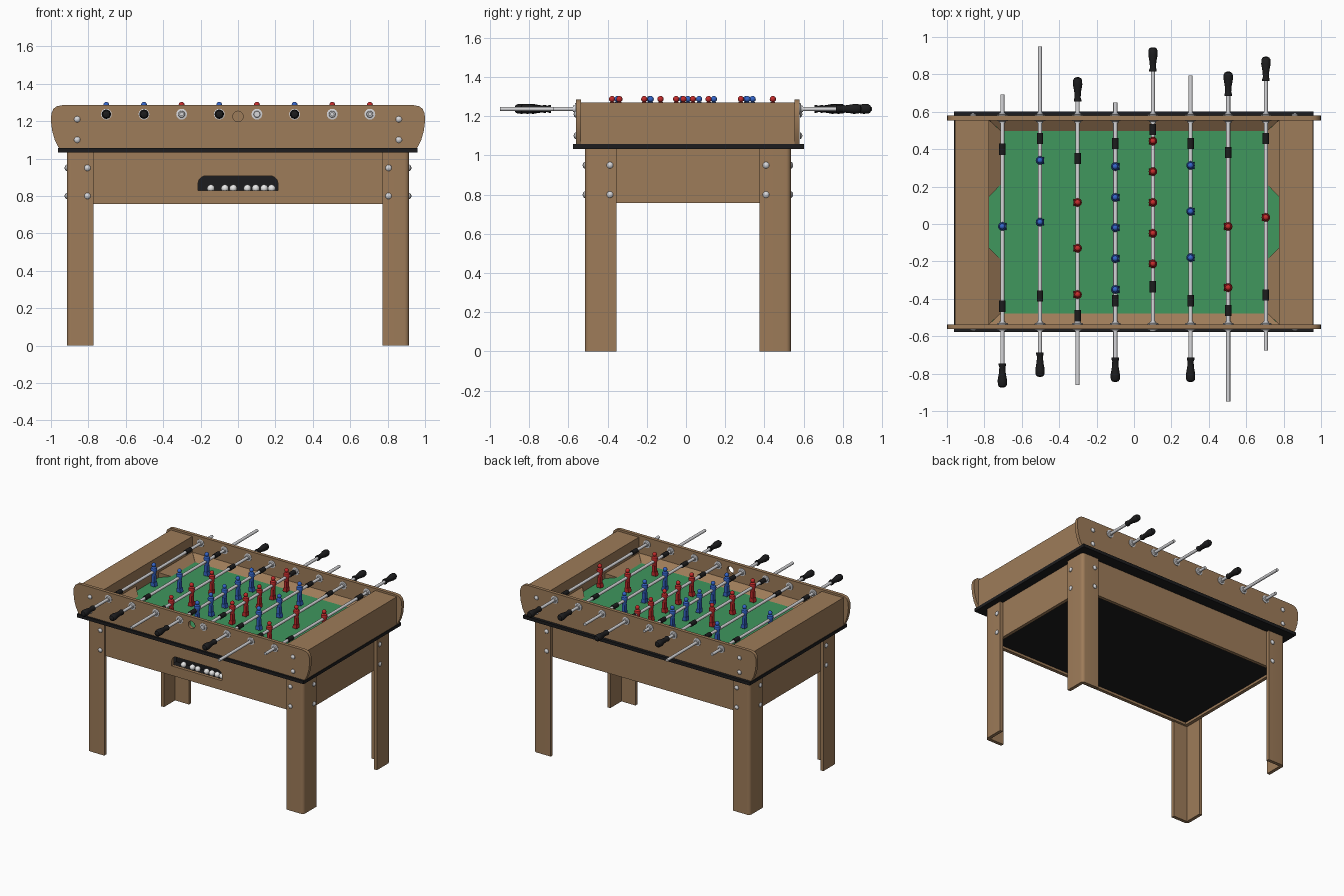
import bpy, bmesh, math
from mathutils import Matrix, Vector

if "Cube" in bpy.data.objects:
    bpy.data.objects.remove(bpy.data.objects["Cube"], do_unlink=True)

CY = 0.01                      # middle of the cabinet in y
ROD_Z = 1.237
SIDES = (-1, 1)
made = []


def material(name, *rgb):
    m = bpy.data.materials.new(name)
    m.use_nodes = True
    m.diffuse_color = (*rgb, 1)
    m.node_tree.nodes["Principled BSDF"].inputs["Base Color"].default_value = (*rgb, 1)
    return m


WOOD = material("brown wood", 0.34, 0.20, 0.10)
GREEN = material("field green", 0.05, 0.31, 0.11)
BLACK = material("black plastic", 0.012, 0.012, 0.013)
STEEL = material("steel", 0.68, 0.68, 0.70)
WHITE = material("white ball", 0.85, 0.85, 0.85)
RED = material("red", 0.55, 0.025, 0.025)
BLUE = material("blue", 0.035, 0.13, 0.58)


def finish(name, bm, mat):
    bmesh.ops.recalc_face_normals(bm, faces=bm.faces[:])
    mesh = bpy.data.meshes.new(name)
    bm.to_mesh(mesh)
    bm.free()
    mesh.materials.append(mat)
    ob = bpy.data.objects.new(name, mesh)
    bpy.context.collection.objects.link(ob)
    made.append(ob)
    return ob


def add_box(bm, x0, x1, y0, y1, z0, z1):
    size = Matrix.Diagonal((x1 - x0, y1 - y0, z1 - z0, 1))
    mid = Matrix.Translation(((x0 + x1) / 2, (y0 + y1) / 2, (z0 + z1) / 2))
    return bmesh.ops.create_cube(bm, size=1, matrix=mid @ size)["verts"]


def box(name, mat, *limits):
    bm = bmesh.new()
    add_box(bm, *limits)
    return finish(name, bm, mat)


def prism(name, mat, points, axis, lo, hi):
    """Extrude a 2D outline along y (points are x, z) or z (points are x, y)."""
    bm = bmesh.new()
    place = (lambda a, b: (a, lo, b)) if axis == "y" else (lambda a, b: (a, b, lo))
    face = bm.faces.new([bm.verts.new(place(*p)) for p in points])
    new = bmesh.ops.extrude_face_region(bm, geom=[face])["geom"]
    step = Vector((0, hi - lo, 0)) if axis == "y" else Vector((0, 0, hi - lo))
    bmesh.ops.translate(bm, vec=step, verts=[v for v in new if isinstance(v, bmesh.types.BMVert)])
    return finish(name, bm, mat)


def lathe(bm, profile, origin, direction, sides=16):
    """Turn (distance, radius) pairs about a line."""
    turn = Vector(direction).to_track_quat("Z", "Y")
    rings = []
    for t, r in profile:
        rings.append([bm.verts.new(Vector(origin) + turn @ Vector(
            (r * math.cos(a * math.tau / sides), r * math.sin(a * math.tau / sides), t)))
            for a in range(sides)])
    for p, q in zip(rings, rings[1:]):
        for i in range(sides):
            j = (i + 1) % sides
            bm.faces.new((p[i], p[j], q[j], q[i]))
    bm.faces.new(rings[0])
    bm.faces.new(rings[-1])


def ball(bm, r, *centre):
    bmesh.ops.create_uvsphere(bm, u_segments=14, v_segments=8, radius=r,
                              matrix=Matrix.Translation(centre))


def arc(cx, cz, r, start, end, n=6):
    return [(cx + r * math.cos(math.radians(start + (end - start) * i / n)),
             cz + r * math.sin(math.radians(start + (end - start) * i / n))) for i in range(n + 1)]


def cut(ob, cutter):
    mod = ob.modifiers.new("opening", "BOOLEAN")
    mod.operation, mod.object = "DIFFERENCE", cutter
    bpy.context.view_layer.objects.active = ob
    bpy.ops.object.modifier_apply(modifier=mod.name)
    made.remove(cutter)
    bpy.data.objects.remove(cutter, do_unlink=True)


# Cabinet: slab, aprons and recessed underside
box("black_slab", BLACK, -0.962, 0.96, -0.577, 0.602, 1.033, 1.057)
front_apron = box("front_apron", WOOD, -0.89, 0.89, -0.498, -0.473, 0.757, 1.033)
box("back_apron", WOOD, -0.89, 0.89, 0.488, 0.513, 0.757, 1.033)
for s, side in zip(SIDES, ("right", "left")):
    a, b = sorted((s * 0.89, s * 0.865))
    box(side + "_apron", WOOD, a, b, -0.473, 0.488, 0.757, 1.033)
box("underside_panel", BLACK, -0.865, 0.865, -0.473, 0.488, 0.775, 0.785)

# Ball return window, tray and balls
window = [(-0.213, 0.83), (0.213, 0.83)] + arc(0.173, 0.867, 0.04, 0, 90) + arc(-0.173, 0.867, 0.04, 90, 180)
cut(front_apron, prism("window_cutter", BLACK, window, "y", -0.55, -0.46))
box("tray_floor", BLACK, -0.24, 0.24, -0.473, -0.40, 0.81, 0.822)
box("tray_back", BLACK, -0.24, 0.24, -0.41, -0.40, 0.82, 0.95)
bm = bmesh.new()
for x in (-0.145, -0.07, -0.025, 0.05, 0.095, 0.14, 0.18):
    ball(bm, 0.021, x, -0.451, 0.84)
finish("return_balls", bm, WHITE)

# Angle legs with a rounded outer corner
half = 0.525
leg = ([(0.89, half - 0.16), (0.915, half - 0.16)] + arc(0.89, half - 0.025, 0.025, 0, 90)
       + [(0.772, half), (0.772, half - 0.025), (0.89, half - 0.025)])
for sx in SIDES:
    for sy in SIDES:
        name = ("front" if sy < 0 else "back") + ("_left" if sx > 0 else "_right") + "_leg"
        prism(name, WOOD, [(sx * x, CY + sy * y) for x, y in leg], "z", 0, 1.033)

# Shaped long side boards
edge = [(0.958, 1.057), (0.98, 1.10), (0.994, 1.15), (1, 1.2), (0.998, 1.24),
        (0.987, 1.266), (0.968, 1.28), (0.94, 1.285)]
board = edge + [(-x, z) for x, z in reversed(edge)]
front_board = prism("front_board", WOOD, board, "y", -0.562, -0.536)
prism("back_board", WOOD, board, "y", 0.554, 0.58)
cut(front_board, prism("hole_cutter", WOOD, arc(0, 1.225, 0.028, 0, 345, 23), "y", -0.6, -0.5))

# End boxes
for s, side in zip(SIDES, ("right", "left")):
    a, b = sorted((s * 0.775, s * 0.957))
    box(side + "_end_box", WOOD, a, b, -0.536, 0.554, 1.057, 1.27)

# Field with sloping borders that open at the goals
F, T = 1.11, 1.15
box("field", GREEN, -0.775, 0.775, -0.52, 0.54, 1.057, F)
bm = bmesh.new()


def wedge(outline, outer):
    """Solid border piece: base outline raised to T at the outer points."""
    low = [bm.verts.new((x, CY + y, F - 0.01)) for x, y in outline]
    high = [bm.verts.new((x, CY + y, T if i in outer else F)) for i, (x, y) in enumerate(outline)]
    bm.faces.new(low)
    bm.faces.new(high)
    for i in range(len(outline)):
        j = (i + 1) % len(outline)
        bm.faces.new((low[i], low[j], high[j], high[i]))


for s in SIDES:
    wedge([(-0.775, s * 0.546), (0.775, s * 0.546), (0.713, s * 0.488), (-0.713, s * 0.488)], (0, 1))
    for t in SIDES:
        wedge([(s * 0.776, t * 0.546), (s * 0.776, t * 0.135), (s * 0.713, t * 0.2),
               (s * 0.713, t * 0.488)], (0, 1))
finish("field_border", bm, WOOD)

# Dome bolts on boards and legs
dome = [(0, 0.017), (0.004, 0.0165), (0.009, 0.011), (0.012, 0.003)]
bm = bmesh.new()
for sx in SIDES:
    for sy in SIDES:
        for z in (1.10, 1.21):
            lathe(bm, dome, (sx * 0.86, CY + sy * 0.571, z), (0, sy, 0), 12)
        for z in (0.80, 0.95):
            lathe(bm, dome, (sx * 0.805, CY + sy * 0.525, z), (0, sy, 0), 12)
            lathe(bm, dome, (sx * 0.915, CY + sy * 0.398, z), (sx, 0, 0), 12)
finish("bolts", bm, STEEL)


# Player figure hanging on a rod
def player(x, y, colour, facing):
    bm = bmesh.new()
    ball(bm, 0.016, x, y, 1.287)
    lathe(bm, [(0, 0.014), (0.03, 0.018), (0.055, 0.023), (0.066, 0.02), (0.073, 0.008)],
          (x, y, 1.2), (0, 0, 1), 12)
    add_box(bm, x - 0.011, x + 0.011, y - 0.015, y + 0.015, 1.15, 1.205)
    foot = add_box(bm, x - 0.014, x + 0.014, y - 0.018, y + 0.018, 1.128, 1.158)
    for v in foot:
        if v.co.z < 1.14 and (v.co.x - x) * facing > 0:
            v.co.x += facing * 0.008
    finish("player", bm, colour)


# Rods: colour, handle side, handle tip, plain end, bumpers, players
rods = [
    (BLUE, -1, -0.875, 0.692, (0.40, -0.44), (-0.013,)),
    (BLUE, -1, -0.818, 0.949, (0.457, -0.385), (0.34, 0.01)),
    (RED, 1, 0.785, -0.86, (0.35, -0.49), (0.115, -0.13, -0.377)),
    (BLUE, -1, -0.845, 0.65, (0.43, -0.41), (0.307, 0.142, -0.02, -0.185, -0.35)),
    (RED, 1, 0.945, -0.575, (0.505, -0.335), (0.443, 0.28, 0.115, -0.05, -0.213)),
    (BLUE, -1, -0.845, 0.795, (0.43, -0.41), (0.313, 0.067, -0.18)),
    (RED, 1, 0.815, -0.949, (0.382, -0.463), (-0.013, -0.34)),
    (RED, 1, 0.895, -0.677, (0.457, -0.38), (0.035,)),
]
grip = [(0, 0.012), (0, 0.02), (0.01, 0.02), (0.02, 0.016), (0.05, 0.018), (0.09, 0.025),
        (0.115, 0.024), (0.125, 0.018), (0.13, 0.006)]
bumper = [(0, 0.012), (0, 0.017), (0.06, 0.017), (0.06, 0.012)]
bearing = [(0, 0.029), (0.005, 0.029), (0.007, 0.018), (0.016, 0.016)]
for i, (colour, side, tip, end, stops, men) in enumerate(rods):
    x = -0.704 + i * 0.2013
    bm = bmesh.new()
    lathe(bm, [(0, 0.011), (abs(end - tip) - 0.02, 0.011)], (x, end, ROD_Z), (0, side, 0))
    finish("rod", bm, STEEL)
    bm = bmesh.new()
    lathe(bm, grip, (x, tip - side * 0.13, ROD_Z), (0, side, 0))
    finish("handle", bm, BLACK)
    bm = bmesh.new()
    for y in stops:
        lathe(bm, bumper, (x, y - 0.03, ROD_Z), (0, 1, 0))
    finish("bumpers", bm, BLACK)
    bm = bmesh.new()
    for s in SIDES:
        lathe(bm, bearing, (x, CY + s * 0.57, ROD_Z), (0, s, 0))
        lathe(bm, bearing, (x, CY + s * 0.546, ROD_Z), (0, -s, 0))
    finish("bearings", bm, STEEL)
    for y in men:
        player(x, y, colour, 1 if colour is BLUE else -1)

# Smooth the turned parts, keep edges sharp
bpy.ops.object.select_all(action="DESELECT")
for ob in made:
    ob.select_set(True)
bpy.context.view_layer.objects.active = made[0]
bpy.ops.object.shade_smooth_by_angle(angle=math.radians(35))
